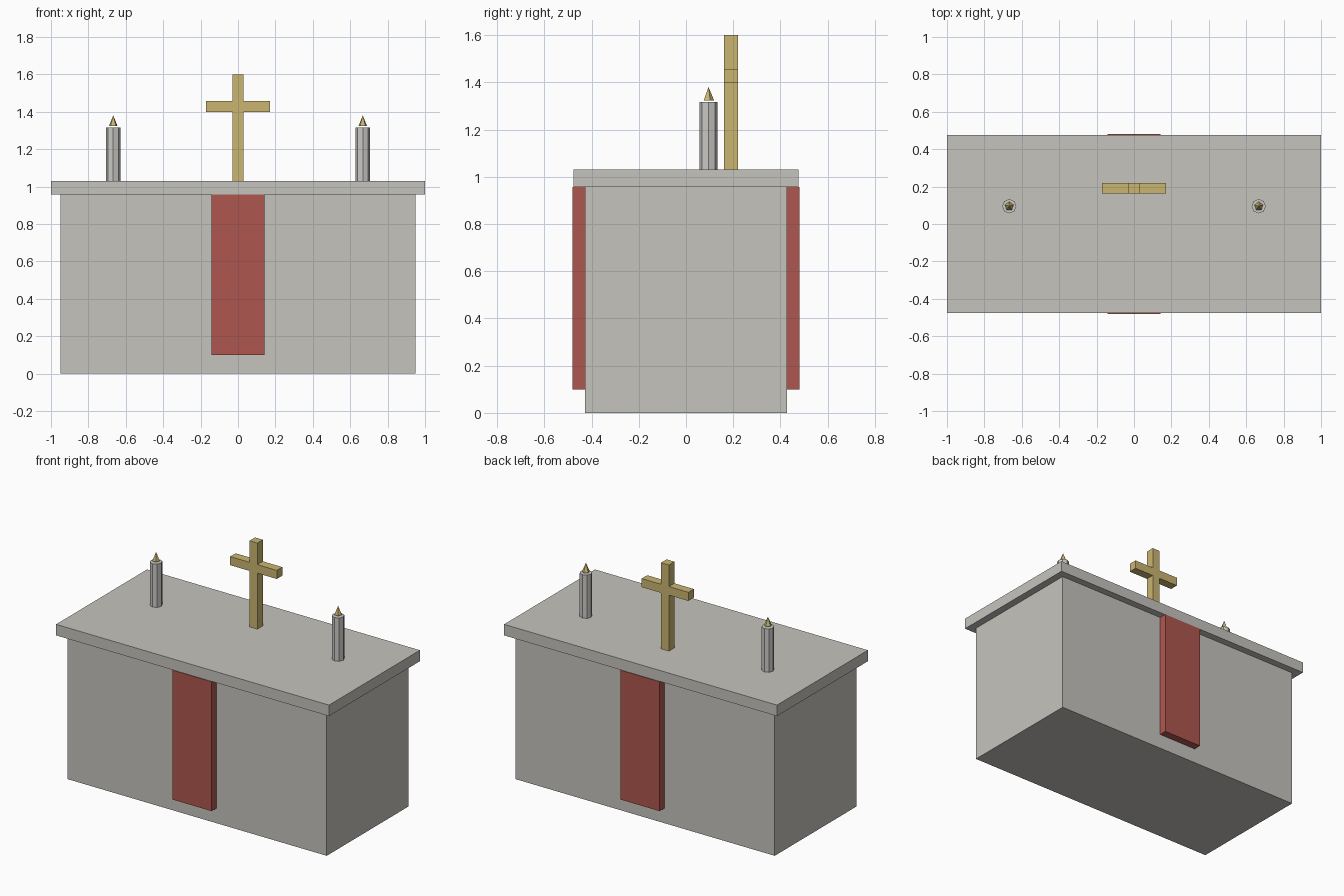
import bpy, bmesh
from mathutils import Matrix, Vector

default = bpy.data.objects.get("Cube")
if default:
    bpy.data.objects.remove(default, do_unlink=True)


def material(name, rgb):
    m = bpy.data.materials.new(name)
    m.use_nodes = True
    m.diffuse_color = (*rgb, 1)
    m.node_tree.nodes["Principled BSDF"].inputs["Base Color"].default_value = (*rgb, 1)
    return m


stone = material("pale stone", (0.56, 0.55, 0.51))
cloth = material("red cloth", (0.43, 0.095, 0.078))
gold = material("dull gold", (0.59, 0.465, 0.165))
wax = material("candle wax", (0.60, 0.585, 0.56))


def finish(name, bm, mat):
    mesh = bpy.data.meshes.new(name)
    bm.to_mesh(mesh)
    bm.free()
    mesh.materials.append(mat)
    obj = bpy.data.objects.new(name, mesh)
    bpy.context.collection.objects.link(obj)
    return obj


def box(name, size, centre_xy, bottom, mat):
    bm = bmesh.new()
    centre = Vector((*centre_xy, bottom + size[2] / 2))
    bmesh.ops.create_cube(bm, size=1, matrix=Matrix.Translation(centre) @ Matrix.Diagonal((*size, 1)))
    return finish(name, bm, mat)


def cone(name, sides, r1, r2, height, centre_xy, bottom, mat):
    bm = bmesh.new()
    centre = Vector((*centre_xy, bottom + height / 2))
    bmesh.ops.create_cone(bm, cap_ends=True, segments=sides, radius1=r1, radius2=r2,
                          depth=height, matrix=Matrix.Translation(centre))
    return finish(name, bm, mat)


# Table body and overhanging top slab
box("altar_body", (1.9, 0.856, 0.957), (0, 0), 0, stone)
box("altar_top", (2.0, 0.952, 0.073), (0, 0), 0.957, stone)

# Cloth hangings on front and back
for side, name in ((-1, "front_hanging"), (1, "back_hanging")):
    box(name, (0.286, 0.06, 0.857), (0, side * 0.45), 0.1, cloth)

# Standing cross, built as one crossed outline with thickness
bm = bmesh.new()
half, reach, y = 0.0286, 0.171, 0.162
right = [(half, 1.03), (half, 1.4), (reach, 1.4), (reach, 1.457), (half, 1.457), (half, 1.6)]
outline = right + [(-x, z) for x, z in reversed(right)]
face = bm.faces.new([bm.verts.new((x, y, z)) for x, z in outline])
extruded = bmesh.ops.extrude_face_region(bm, geom=[face])
bmesh.ops.translate(bm, vec=(0, 2 * half, 0),
                    verts=[v for v in extruded["geom"] if isinstance(v, bmesh.types.BMVert)])
bmesh.ops.recalc_face_normals(bm, faces=bm.faces)
finish("cross", bm, gold)

# Candles with faceted flames
for side, name in ((-1, "right"), (1, "left")):
    spot = (side * 0.667, 0.095)
    cone(name + "_candle", 8, 0.038, 0.038, 0.287, spot, 1.03, wax)
    cone(name + "_flame", 5, 0.024, 0, 0.057, spot, 1.324, gold)
